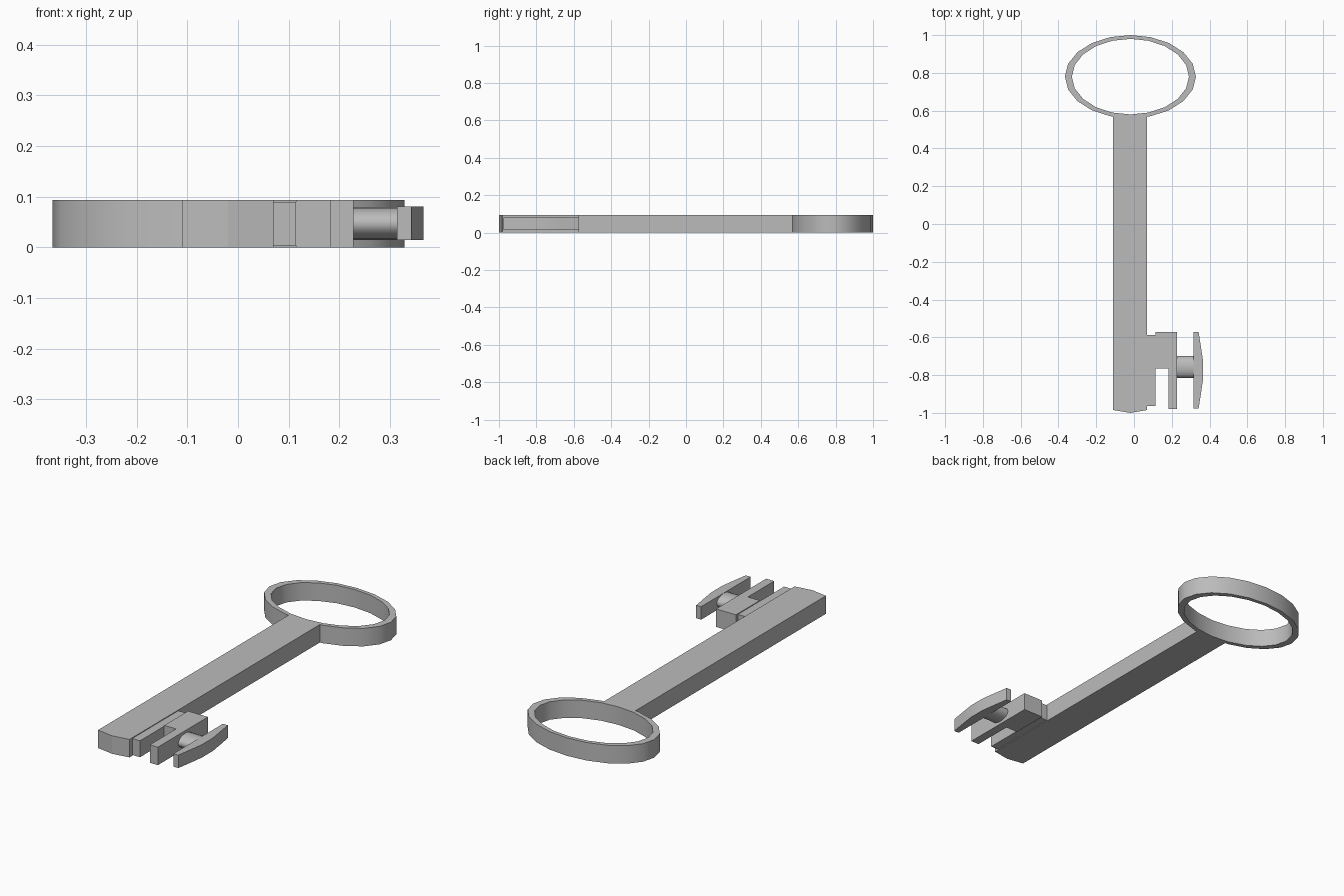
import bpy, bmesh, math

cube = bpy.data.objects.get("Cube")
if cube:
    bpy.data.objects.remove(cube, do_unlink=True)

steel = bpy.data.materials.new("grey steel")
steel.use_nodes = True
GREY = (0.5, 0.5, 0.5, 1)
steel.diffuse_color = GREY
steel.node_tree.nodes["Principled BSDF"].inputs["Base Color"].default_value = GREY
H = 0.093


def finish(name, bm, angle=None):
    bmesh.ops.recalc_face_normals(bm, faces=bm.faces)
    mesh = bpy.data.meshes.new(name)
    bm.to_mesh(mesh)
    bm.free()
    mesh.materials.append(steel)
    obj = bpy.data.objects.new(name, mesh)
    bpy.context.collection.objects.link(obj)
    if angle:
        bpy.ops.object.select_all(action='DESELECT')
        obj.select_set(True)
        bpy.context.view_layer.objects.active = obj
        bpy.ops.object.shade_smooth_by_angle(angle=math.radians(angle))
    return obj


def plate(name, outline, z0=0.0, z1=H, angle=None):
    """Extrude a flat outline from z0 up to z1."""
    bm = bmesh.new()
    face = bm.faces.new([bm.verts.new((x, y, z0)) for x, y in outline])
    new = bmesh.ops.extrude_face_region(bm, geom=[face])["geom"]
    bmesh.ops.translate(bm, vec=(0, 0, z1 - z0),
                        verts=[v for v in new if isinstance(v, bmesh.types.BMVert)])
    return finish(name, bm, angle)


# Oval bow: faceted ring with a thin rim
SIDES = 20
CX, CY = -0.019, 0.78
bm = bmesh.new()
loops = []
for rx, ry, z in ((0.347, 0.22, 0), (0.347, 0.22, H), (0.31, 0.2, H), (0.31, 0.2, 0)):
    loops.append([bm.verts.new((CX + rx * math.sin(math.tau * i / SIDES),
                                CY + ry * math.cos(math.tau * i / SIDES), z))
                  for i in range(SIDES)])
for k in range(4):
    a, b = loops[k], loops[(k + 1) % 4]
    for i in range(SIDES):
        j = (i + 1) % SIDES
        bm.faces.new((a[i], a[j], b[j], b[i]))
finish("bow_ring", bm, 40)

# Long shaft with a slightly pointed tip
plate("shaft", [(-0.11, 0.57), (-0.11, -0.985), (-0.02, -1.0),
                (0.07, -0.985), (0.07, 0.57)])

# Thin plate joining the bit to the shaft
plate("bit_spacer", [(0.066, -0.587), (0.066, -0.963), (0.114, -0.963), (0.114, -0.587)],
      0.004, 0.089)

# Notched bit with one long prong
plate("bit_block", [(0.114, -0.571), (0.114, -0.765), (0.182, -0.765),
                    (0.182, -0.98), (0.228, -0.98), (0.228, -0.571)])

# Rounded stem between the bit and the cross bar
bm = bmesh.new()
bmesh.ops.create_cone(bm, cap_ends=True, segments=16, radius1=1, radius2=1, depth=1)
for v in bm.verts:
    x, y, z = v.co
    v.co = (0.273 + 0.1 * z, -0.757 + 0.058 * y, 0.047 + 0.033 * x)
finish("bit_stem", bm, 40)

# Cross bar bulging outward in the middle
half = [(0.342, 0.202), (0.355, 0.12), (0.366, 0.045)]
outer = half + [(x, -y) for x, y in reversed(half)]
bar = [(0.314, 0.202)] + outer + [(0.314, -0.202)]
plate("cross_bar", [(x, y - 0.774) for x, y in bar], 0.014, 0.081, 30)
